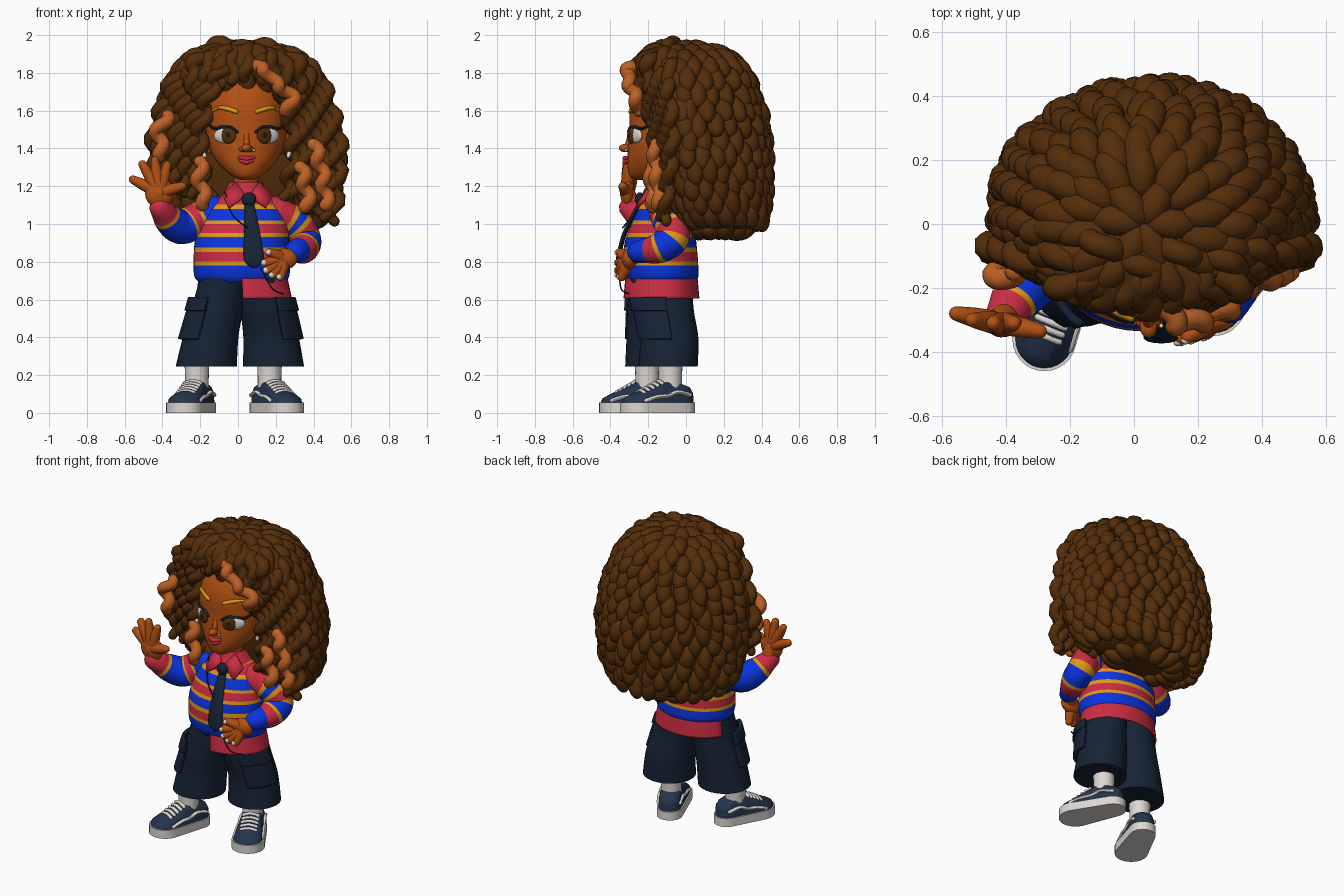
import bpy, bmesh, math, random
from mathutils import Vector, Matrix, Euler, Quaternion

random.seed(4)
if "Cube" in bpy.data.objects:
    bpy.data.objects.remove(bpy.data.objects["Cube"])


def material(name, *rgb):
    m = bpy.data.materials.new(name)
    m.use_nodes = True
    m.diffuse_color = (*rgb, 1)
    m.node_tree.nodes["Principled BSDF"].inputs["Base Color"].default_value = (*rgb, 1)
    return m


SKIN = material("skin", .45, .08, .006)
HAIR = material("brown hair", .09, .027, .003)
LIGHT = material("copper highlight", .52, .12, .018)
NAVY = material("navy cloth", .008, .017, .036)
SHOE = material("shoe blue", .018, .035, .075)
BLUE = material("bright blue", .003, .035, .75)
RED = material("raspberry red", .6, .026, .055)
GOLD = material("golden yellow", .74, .31, .008)
WHITE = material("off white", .72, .69, .66)
BLACK = material("black", .01, .01, .012)


def finish(name, bm, *mats, solid=0):
    bmesh.ops.recalc_face_normals(bm, faces=bm.faces)
    me = bpy.data.meshes.new(name)
    bm.to_mesh(me)
    bm.free()
    for m in mats:
        me.materials.append(m)
    me.shade_smooth()
    me.set_sharp_from_angle(angle=math.radians(45))
    ob = bpy.data.objects.new(name, me)
    bpy.context.scene.collection.objects.link(ob)
    if solid:
        mod = ob.modifiers.new("thickness", "SOLIDIFY")
        mod.thickness, mod.offset = solid, 0


def spline(rows, seg):
    out = []
    for i in range(len(rows) - 1):
        a, b, c, d = (rows[min(max(i + k, 0), len(rows) - 1)] for k in (-1, 0, 1, 2))
        for k in range(seg):
            t = k / seg
            out.append([(2*q + (r-p)*t + (2*p-5*q+4*r-s)*t*t + (3*q-p-3*r+s)*t**3) / 2
                        for p, q, r, s in zip(a, b, c, d)])
    return out + [list(rows[-1])]


def section(rows, z):
    for a, b in zip(rows, rows[1:]):
        if z <= b[0]:
            t = max(0, (z - a[0]) / (b[0] - a[0]))
            return [p + (q - p) * t for p, q in zip(a, b)]
    return rows[-1]


def on_ring(row, a):
    # Row: z, centre x, centre y, x radius, y radius, optional smaller front radius
    z, cx, cy, rx, ry = row[:5]
    return Vector((cx + rx * math.cos(a), cy + (ry if math.sin(a) > 0 else row[-1]) * math.sin(a), z))


def loft(name, rows, *mats, rule=None, n=40, seg=6, arc=None, cap=True, solid=0, keep=None):
    bm = bmesh.new()
    a0, a1 = arc or (0, math.tau)
    rings = [[bm.verts.new(on_ring(r, a0 + (a1 - a0) * k / n)) for k in range(n + bool(arc))]
             for r in spline(rows, seg)]
    for lo, hi in zip(rings, rings[1:]):
        for k in range(n):
            j = k + 1 if arc else (k + 1) % n
            f = bm.faces.new((lo[k], lo[j], hi[j], hi[k]))
            mid = f.calc_center_median()
            if rule:
                f.material_index = rule(mid.z)
            if keep and not keep(mid):
                bm.faces.remove(f)
    if cap and not arc:
        bm.faces.new(rings[0])
        bm.faces.new(rings[-1])
    finish(name, bm, *mats, solid=solid)


def ball(bm, loc, scale, rot=(0, 0, 0), mi=0, n=16):
    q = rot if isinstance(rot, Quaternion) else Euler(rot).to_quaternion()
    mat = Matrix.LocRotScale(Vector(loc), q, Vector(scale))
    vs = bmesh.ops.create_uvsphere(bm, u_segments=n, v_segments=n * 2 // 3, radius=1, matrix=mat)["verts"]
    for f in {f for v in vs for f in v.link_faces}:
        f.material_index = mi


def tube(bm, pts, rule=lambda s: 0, n=10, seg=6, wave=0, period=.13, phase=0):
    # Round-ended sweep through (x, y, z, radius), optionally coiled
    path = spline(pts, seg)
    p = [Vector(q[:3]) for q in path]
    r = [q[3] for q in path]
    dist = [0]
    for a, b in zip(p, p[1:]):
        dist.append(dist[-1] + (b - a).length)
    if wave:
        p = [q + wave * Vector((math.sin(d * math.tau / period + phase),
                                math.cos(d * math.tau / period + phase) * .6, 0)) for q, d in zip(p, dist)]
    t0, t1 = (p[0] - p[1]).normalized(), (p[-1] - p[-2]).normalized()
    ends = ((.98, .2), (.8, .6), (.45, .89))
    head = [(p[0] + t0 * r[0] * h, r[0] * w, 0) for h, w in ends]
    tail = [(p[-1] + t1 * r[-1] * h, r[-1] * w, dist[-1]) for h, w in reversed(ends)]
    line = head + list(zip(p, r, dist)) + tail
    q, old, rings = None, None, []
    for i, (c, rad, _) in enumerate(line):
        t = (line[min(i + 1, len(line) - 1)][0] - line[max(i - 1, 0)][0]).normalized()
        q = old.rotation_difference(t) @ q if old else t.to_track_quat("Z", "Y")
        old = t
        rings.append([bm.verts.new(c + q @ Vector((math.cos(k * math.tau / n), math.sin(k * math.tau / n), 0)) * rad)
                      for k in range(n)])
    for i, (lo, hi) in enumerate(zip(rings, rings[1:])):
        for k in range(n):
            f = bm.faces.new((lo[k], lo[(k + 1) % n], hi[(k + 1) % n], hi[k]))
            f.material_index = rule((line[i][2] + line[i + 1][2]) / 2)
    bm.faces.new(rings[0]).material_index = rule(0)
    bm.faces.new(rings[-1]).material_index = rule(dist[-1])


def stripe(v):
    v = (v - .78) % .15
    return 2 if v < .02 or .07 <= v < .09 else 0 if v < .07 else 1


# Sweater, shirt hem, collar and tie
loft("sweater", [(.69, .02, -.13, .225, .175), (.72, .02, -.13, .25, .195), (.78, .02, -.135, .255, .2),
                 (.9, .02, -.135, .25, .19), (1, .03, -.125, .235, .165), (1.08, .035, -.115, .205, .14),
                 (1.15, .04, -.1, .13, .11), (1.18, .04, -.095, .07, .07)],
     RED, BLUE, GOLD, rule=lambda z: 1 if z < .78 else stripe(z), seg=10)
loft("shirt_hem", [(.605, .025, -.13, .255, .195), (.72, .02, -.13, .235, .185)], RED, cap=False, solid=.012,
     keep=lambda m: m.x > .02 or m.y > -.07)
loft("collar_band", [(1.14, .04, -.1, .125, .12), (1.18, .04, -.1, .1, .1), (1.22, .04, -.1, .08, .085)],
     RED, cap=False, solid=.012)
bm = bmesh.new()
for s in (-1, 1):
    bm.faces.new([bm.verts.new((.05 + s * x, y, z)) for x, y, z in
                  ((.01, -.23, 1.15), (.06, -.18, 1.22), (.13, -.2, 1.15), (.1, -.262, 1.085))])
finish("collar_flaps", bm, RED, solid=.015)
loft("tie", [(.765, .085, -.36, .005, .006), (.81, .085, -.36, .052, .012), (.95, .075, -.325, .043, .013),
             (1.1, .06, -.25, .026, .014)], NAVY, n=12)
bm = bmesh.new()
ball(bm, (.058, -.245, 1.13), (.038, .025, .038))
finish("tie_knot", bm, NAVY)
bm = bmesh.new()
tube(bm, [(-.07, -.2, 1.17, .004), (-.03, -.28, 1.05, .004), (.05, -.335, .98, .004)], n=6)
tube(bm, [(.12, -.35, .77, .004), (.18, -.345, .66, .004), (.24, -.3, .63, .004)], n=6)
finish("chains", bm, BLACK)

# Sleeves with striped bands and cuffs; slots are red, blue, gold
ARMS = (("right", [(-.13, -.11, 1.07, .085), (-.22, -.12, 1.02, .092), (-.3, -.16, .985, .092),
                   (-.36, -.22, 1.02, .082), (-.4, -.28, 1.07, .062)], RED,
         ((.06, 1), (.08, 2), (.14, 0), (.16, 2), (.32, 1), (.34, 2), (9, 0))),
        ("left", [(.2, -.11, 1.06, .09), (.3, -.08, 1.0, .09), (.355, -.07, .92, .085),
                  (.345, -.15, .87, .08), (.31, -.23, .855, .058)], BLUE,
         ((.07, 0), (.09, 2), (.13, 1), (.15, 2), (.21, 0), (.23, 2), (.3, 1), (.32, 2), (9, 0))))
for name, arm, cuff, bands in ARMS:
    bm = bmesh.new()
    tube(bm, arm, rule=lambda s: next(c for limit, c in bands if s < limit), n=20, seg=10)
    finish(name + "_sleeve", bm, RED, BLUE, GOLD)
    end, prev = Vector(arm[-1][:3]), Vector(arm[-2][:3])
    step = (end - prev).normalized() * .025
    bm = bmesh.new()
    tube(bm, [(*(end - step), .068), (*(end + step), .058)], n=20, seg=2)
    finish(name + "_cuff", bm, cuff)

# Hands: palm, fingers and nails
HANDS = (("right", (-.415, -.31, 1.165), (.078, .036, .08), (-.4, -.28, 1.07),
          ((-.555, -.28, 1.235), (-.505, -.3, 1.315), (-.44, -.31, 1.335), (-.375, -.31, 1.31), (-.295, -.335, 1.2))),
         ("left", (.245, -.3, .815), (.07, .04, .056), (.3, -.25, .85),
          ((.145, -.355, .795), (.155, -.355, .755), (.185, -.35, .73), (.225, -.34, .72), (.17, -.35, .85))))
for name, palm, size, wrist, tips in HANDS:
    bm = bmesh.new()
    ball(bm, palm, size)
    tube(bm, [(*wrist, .046), (*palm, .042)], n=14)
    for tip in tips:
        a, b = Vector(palm), Vector(tip)
        tube(bm, [(*a.lerp(b, .2), .034), (*a.lerp(b, .6), .031), (*b, .023)], n=10, seg=4)
        if name == "left":
            ball(bm, b + Vector((-.008, -.014, 0)), (.016, .014, .016), mi=1, n=8)
    finish(name + "_hand", bm, SKIN, WHITE)

# Cargo shorts with wrapped pockets
for name, s, dy in (("right", -1, -.165), ("left", 1, -.095)):
    leg = [(.245, .01 + s * .178, dy, .162, .157), (.4, .015 + s * .16, dy + .005, .147, .155),
           (.55, .02 + s * .13, dy * .5 - .07, .137, .158), (.72, .02 + s * .1, -.135, .12, .165)]
    loft(name + "_shorts_leg", leg, NAVY, n=32)
    for part, lo, hi, grow in (("pocket", .39, .56, .012), ("pocket_flap", .54, .61, .022)):
        rows = [section(leg, z) for z in (lo, (lo + hi) / 2, hi)]
        rows = [(z, x, y, rx + grow, ry + grow) for z, x, y, rx, ry in rows]
        arc = (-1.15, .1) if s > 0 else (math.pi - .1, math.pi + 1.15)
        loft(f"{name}_{part}", rows, NAVY, arc=arc, n=14, solid=.025)

# Socks and sneakers
for name, s, heel, toe in (("right", -1, (-.195, -.15), (-.28, -.36)), ("left", 1, (.14, -.03), (.25, -.25))):
    h, t = Vector((*heel, 0)), Vector((*toe, 0))
    d = (t - h).normalized()
    side = Vector((-d.y, d.x, 0))
    ankle = h + d * .06
    loft(name + "_sock", [(.1, ankle.x, ankle.y, .062, .062), (.2, ankle.x, ankle.y, .063, .063),
                          (.3, ankle.x, ankle.y, .068, .068)], WHITE, n=24)

    def hull(part, discs, mat):
        bm = bmesh.new()
        for c, r, z in discs:
            for k in range(28):
                a = k * math.tau / 28
                bm.verts.new(c + Vector((math.cos(a) * r, math.sin(a) * r, z)))
        geo = bmesh.ops.convex_hull(bm, input=bm.verts)
        bmesh.ops.delete(bm, geom=list(geo["geom_interior"]), context="VERTS")
        finish(f"{name}_{part}", bm, mat)

    hull("sole", [(c, r, z) for c, r in ((h, .078), (t, .1)) for z in (0, .055)], WHITE)
    hull("shoe_upper", [(h, .07, .05), (h, .068, .1), (h + d * .01, .06, .135), (t, .092, .05), (t, .084, .075),
                        (t, .05, .095), (ankle + d * .015, .055, .16)], SHOE)
    bm = bmesh.new()
    for k in range(5):
        c = ankle.lerp(t, .38 + k * .14) + Vector((0, 0, .167 - k * .0125))
        edge = side * .045 - Vector((0, 0, .01))
        tube(bm, [(*(c - edge - Vector((0, 0, .02))), .011), (*c, .011), (*(c + edge), .011)], n=8, seg=3)
    for w in (-1, 1):
        tube(bm, [(*(h.lerp(t, f) + side * w * (.068 + f * .017) + Vector((0, 0, z))), .011)
                  for f, z in ((-.1, .095), (.2, .11), (.45, .09), (.7, .085), (1, .065))], n=8, seg=4)
    finish(name + "_laces_and_stripes", bm, WHITE)

# Head, neck, ears
CX = .045
FACE = [(1.232, CX, -.23, .03, .04), (1.26, CX, -.2, .085, .1), (1.32, CX, -.155, .15, .155),
        (1.4, CX, -.125, .195, .182), (1.5, CX, -.1, .215, .2), (1.6, CX, -.09, .215, .208),
        (1.7, CX, -.07, .195, .2), (1.8, CX, -.05, .15, .15), (1.86, CX, -.03, .06, .06)]
loft("head", FACE, SKIN)
DENSE = spline(FACE, 6)


def front(dx, z, off=0):
    _, cx, cy, rx, ry = section(DENSE, z)
    return Vector((cx + dx, cy - ry * math.sqrt(max(0, 1 - (dx / rx)**2)) - off, z))


bm = bmesh.new()
tube(bm, [(.04, -.09, 1.1, .065), (CX, -.1, 1.32, .065)], n=20)
ball(bm, (CX, -.322, 1.402), (.027, .034, .022))
tube(bm, [(CX, -.285, 1.5, .012), (CX, -.308, 1.42, .017)], n=10)
for s in (-1, 1):
    ball(bm, (CX + s * .022, -.302, 1.395), (.018, .02, .015))
    ball(bm, (CX + s * .2, -.1, 1.43), (.035, .03, .06))
finish("neck_nose_and_ears", bm, SKIN)

# Face details
bm = bmesh.new()
for s in (-1, 1):
    ball(bm, front(s * .118, 1.468), (.064, .017, .04), (0, 0, s * .55), 0)
    ball(bm, front(s * .096, 1.468, .009), (.045, .012, .043), (0, 0, s * .45), 1)
    ball(bm, front(s * .096, 1.47, .016), (.02, .007, .022), (0, 0, s * .45), 2)
    lash = ((.05, 1.488), (.085, 1.512), (.13, 1.513), (.17, 1.505), (.2, 1.53))
    tube(bm, [(*front(s * x, z, .01), .008) for x, z in lash], rule=lambda v: 3, n=8)
    brow = ((.055, 1.595), (.1, 1.61), (.15, 1.615), (.19, 1.59))
    tube(bm, [(*front(s * x, z, .002), r) for (x, z), r in zip(brow, (.012, .012, .01, .006))],
         rule=lambda v: 4, n=8)
finish("eyes_and_brows", bm, WHITE, HAIR, BLACK, NAVY, GOLD)
bm = bmesh.new()
for z, w in ((1.347, .042), (1.328, .034)):
    tube(bm, [(*front(x * w, z + .006 * abs(x), .012 - .01 * abs(x)), .015 - .008 * abs(x))
              for x in (-1, -.4, 0, .4, 1)], n=10)
finish("lips", bm, RED)
bm = bmesh.new()
ball(bm, (CX + .04, -.318, 1.39), (.008, .008, .008), n=8)
for s in (-1, 1):
    ball(bm, (CX + s * .232, -.15, 1.43), (.026, .026, .028))
    tube(bm, [(CX + s * .238, -.165, 1.42, .014), (CX + s * .222, -.18, 1.36, .011)], n=10)
finish("earbuds_and_nose_stud", bm, WHITE)

# Hair mass covered with rows of overlapping curls
MASS = [(.955, .05, .14, .15, .12, .1), (1, .05, .11, .34, .265, .13), (1.1, .05, .06, .42, .345, .13),
        (1.3, .055, .03, .465, .385, .14), (1.5, .045, .02, .455, .385, .14), (1.65, .04, .015, .415, .35, .15),
        (1.75, .04, .01, .375, .32, .22), (1.85, .035, .01, .305, .25, .22),
        (1.9, .03, 0, .21, .18, .18), (1.93, .03, 0, .05, .05, .05)]
loft("hair_mass", MASS, HAIR)
ROWS = spline(MASS, 8)
bm = bmesh.new()
for i, z in enumerate([.965 + .08 * i for i in range(11)] + [1.83, 1.875, 1.905, 1.925]):
    row = section(ROWS, z)
    count = max(6, round(math.pi * (row[3] + (row[4] + row[5]) / 2) / .082))
    for k in range(count):
        a = (k + .5 * (i % 2) + random.uniform(-.2, .2)) * math.tau / count
        p = on_ring(row, a)
        if z < 1.72 and p.y < .05 and abs(p.x - CX) < .3:
            continue
        up, low = on_ring(section(ROWS, z + .03), a), on_ring(section(ROWS, z - .03), a)
        out = Vector((math.cos(a), math.sin(a), .2))
        way = (low - up).normalized() + out * random.uniform(.1, .4) + Vector((random.uniform(-.2, .2), 0, 0))
        ball(bm, p + out * random.uniform(-.006, .01), (.05, .05, random.uniform(.075, .092)),
             way.to_track_quat("Z", "Y"), n=12)
finish("hair_curls", bm, HAIR)

# Coiled locks framing the face, and curls over the hairline
bm = bmesh.new()
for s in (-1, 1):
    for k in range(7):
        e = .042 * k
        tube(bm, [(CX + s * (.06 + e * .7), -.2 + e * .3, 1.87 - e * .2, .03),
                  (CX + s * (.16 + e * .85), -.235 + e * .5, 1.77, .036),
                  (CX + s * (.225 + e * .9), -.19 + e * .45, 1.58, .036), (CX + s * (.25 + e * .95), -.15 + e * .3, 1.37, .036),
                  (CX + s * (.2 + e * (1.05 if s > 0 else .85)), -.12, 1.14 - e * (.5 if s > 0 else -.2), .028)],
             seg=12, n=9, wave=.026, period=.15, phase=k * 1.7 + s)
for k in range(9):
    x = -.24 + k * .06
    drop = 1.775 - abs(x) * .25
    tube(bm, [(CX + x * .6, -.02, 1.9, .037), (CX + x * .9, -.15, 1.925 - abs(x) * .2, .04),
              (CX + x * 1.15, -.25 + abs(x) * .2, 1.85, .04), (CX + x * 1.2, -.265 + abs(x) * .3, drop, .03)],
         seg=9, n=10, wave=.016, phase=k * 2)
for x, y, z in ((-.22, -.1, 1.89), (-.1, -.06, 1.955), (.02, -.12, 1.935), (.14, -.08, 1.945), (.27, -.1, 1.9), (.36, -.06, 1.84)):
    tube(bm, [(x - .055, y + .03, z - .06, .036), (x - .025, y, z, .038), (x + .035, y - .02, z - .005, .038),
              (x + .06, y - .04, z - .08, .034)])
finish("front_locks", bm, HAIR)

# Copper highlight locks
bm = bmesh.new()
for pts in ([(.08, -.27, 1.84), (.15, -.31, 1.81), (.2, -.3, 1.74), (.28, -.27, 1.68), (.27, -.25, 1.6)],
            [(-.37, -.16, 1.57), (-.42, -.16, 1.5), (-.4, -.15, 1.36)],
            [(.4, -.17, 1.42), (.44, -.16, 1.3), (.47, -.14, 1.1)],
            [(.33, -.19, 1.3), (.36, -.18, 1.2), (.37, -.17, 1.09)],
            [(-.2, -.19, 1.33), (-.2, -.19, 1.22), (-.17, -.19, 1.1)]):
    tube(bm, [(*p, .035) for p in pts], seg=10, n=10, wave=.02)
finish("highlight_locks", bm, LIGHT)
